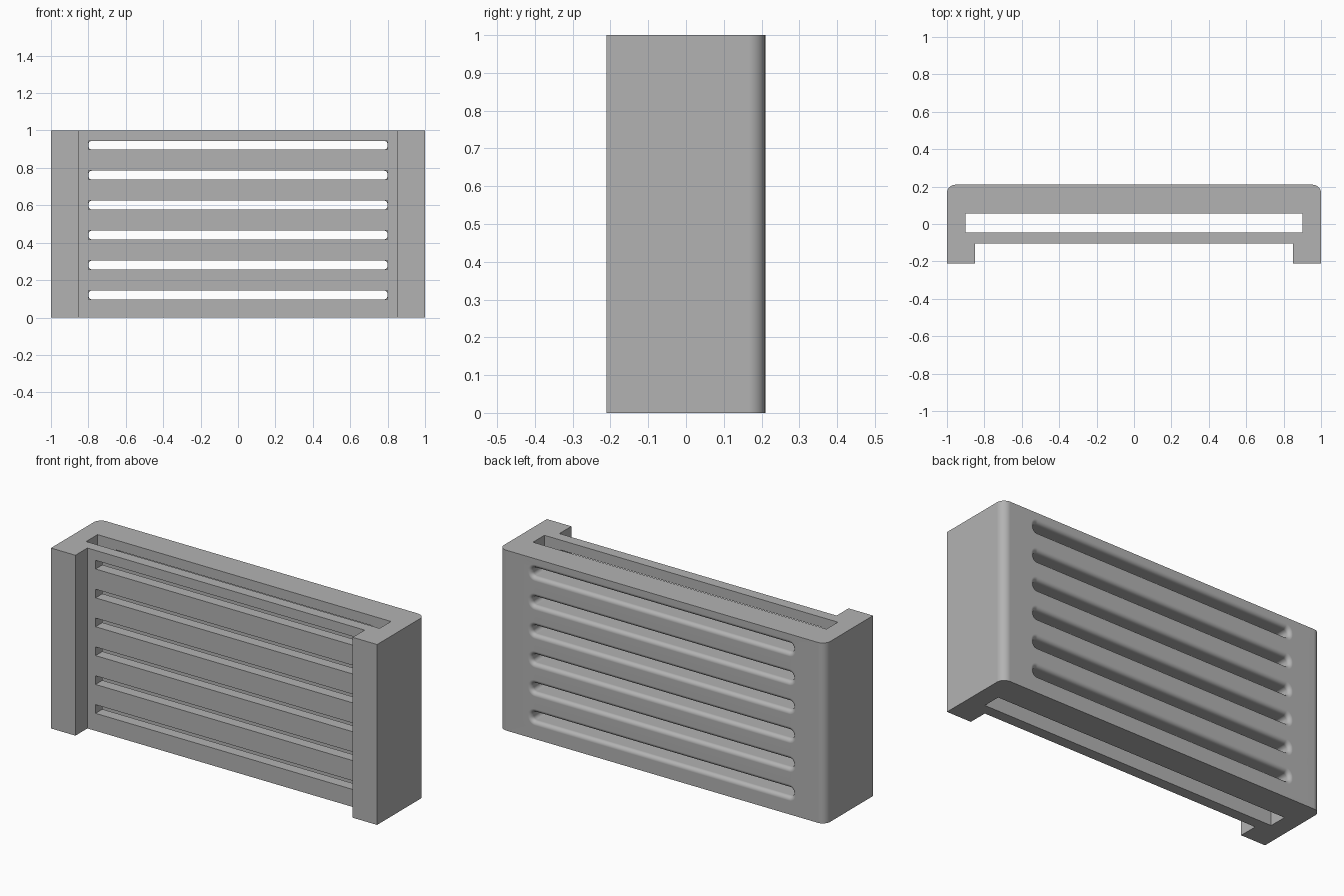
import bpy, bmesh
from math import sin, cos, pi

cube = bpy.data.objects.get("Cube")
if cube:
    bpy.data.objects.remove(cube, do_unlink=True)

BACK, HEIGHT = 0.21, 1.0
CORNER = 0.045          # rounding of the rear upright edges
SLOT_X, SLOT_Z = 0.8, 0.024   # slot half sizes
SLOT_CORNER, FLARE = 0.02, 0.022

grey = bpy.data.materials.new("plain grey")
grey.use_nodes = True
grey.diffuse_color = (0.45, 0.45, 0.45, 1)
grey.node_tree.nodes["Principled BSDF"].inputs["Base Color"].default_value = (0.45, 0.45, 0.45, 1)


def make_object(name, bm):
    bmesh.ops.recalc_face_normals(bm, faces=bm.faces)
    mesh = bpy.data.meshes.new(name)
    bm.to_mesh(mesh)
    bm.free()
    mesh.materials.append(grey)
    obj = bpy.data.objects.new(name, mesh)
    bpy.context.collection.objects.link(obj)
    return obj


def loft(bm, rings):
    """Skin a list of equal-length rings and cap both ends."""
    loops = [[bm.verts.new(p) for p in ring] for ring in rings]
    n = len(loops[0])
    for a, b in zip(loops, loops[1:]):
        for i in range(n):
            j = (i + 1) % n
            bm.faces.new((a[i], a[j], b[j], b[i]))
    bm.faces.new(loops[0])
    bm.faces.new(loops[-1])


def box(bm, x, y0, y1, z0, z1):
    loft(bm, [[(-x, y, z0), (x, y, z0), (x, y, z1), (-x, y, z1)] for y in (y0, y1)])


def slot_ring(y, zc, grow):
    """Rounded rectangle facing the rear, enlarged by grow."""
    ring, r, steps = [], SLOT_CORNER + grow, 6
    cx, cz = SLOT_X - SLOT_CORNER, SLOT_Z - SLOT_CORNER
    for q, (sx, sz) in enumerate([(1, 1), (-1, 1), (-1, -1), (1, -1)]):
        for k in range(steps + 1):
            a = (q + k / steps) * pi / 2
            ring.append((sx * cx + r * cos(a), y, zc + sz * cz + r * sin(a)))
    return ring


def cut(obj, cutter):
    cutter.hide_render = True
    mod = obj.modifiers.new("cut", "BOOLEAN")
    mod.operation, mod.solver, mod.object = "DIFFERENCE", "EXACT", cutter
    bpy.context.view_layer.objects.active = obj
    bpy.ops.object.modifier_apply(modifier=mod.name)
    bpy.data.objects.remove(cutter, do_unlink=True)


# Housing: plan outline with two front legs and rounded rear corners
half = [(0.85, -0.105), (0.85, -BACK), (1, -BACK)]
for k in range(9):
    a = k / 8 * pi / 2
    half.append((1 - CORNER + CORNER * cos(a), BACK - CORNER + CORNER * sin(a)))
outline = half + [(-x, y) for x, y in reversed(half)]
bm = bmesh.new()
loft(bm, [[(x, y, z) for x, y in outline] for z in (0, HEIGHT)])
housing = make_object("slotted_housing", bm)

# Open cavity running from top to bottom
bm = bmesh.new()
box(bm, 0.9, -0.045, 0.055, -0.1, HEIGHT + 0.1)
cut(housing, make_object("cavity_cutter", bm))

# Six rows of slots: square in the front wall, flared in the rear wall
bm = bmesh.new()
for row in range(6):
    zc = 0.121 + 0.16 * row
    box(bm, SLOT_X, -0.15, -0.01, zc - SLOT_Z, zc + SLOT_Z)
    rings = [slot_ring(0.02, zc, 0)]
    for k in range(7):
        a = k / 6 * pi / 2
        rings.append(slot_ring(BACK - FLARE + FLARE * sin(a), zc, FLARE * (1 - cos(a))))
    rings.append(slot_ring(BACK + 0.05, zc, FLARE))
    loft(bm, rings)
cut(housing, make_object("slot_cutter", bm))

# Smooth rounded edges, crisp flat faces
bpy.ops.object.select_all(action="DESELECT")
housing.select_set(True)
bpy.context.view_layer.objects.active = housing
bpy.ops.object.shade_smooth_by_angle(angle=pi / 6)
weighted = housing.modifiers.new("flat_face_normals", "WEIGHTED_NORMAL")
weighted.keep_sharp = True
